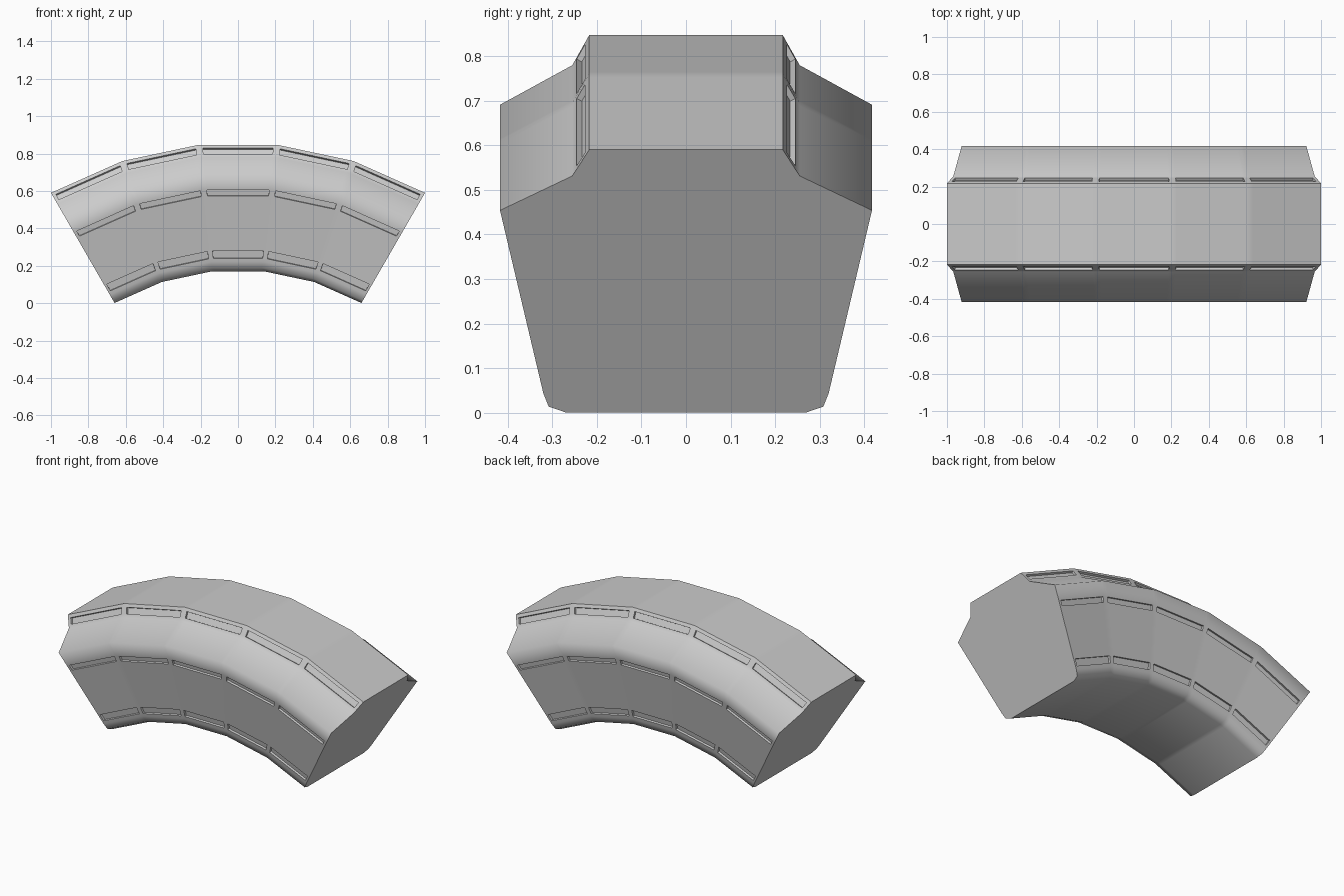
import bpy, bmesh, math
from mathutils import Vector

if "Cube" in bpy.data.objects:
    bpy.data.objects.remove(bpy.data.objects["Cube"])

CZ = -1.142           # height of the arc centre
SEGS = 5              # flat segments across 60 degrees
F = 0.046             # slot end margin as a fraction of a segment
DEPTH = 0.013         # slot depth


def lerp(a, b, t):
    return tuple(p + (q - p) * t for p, q in zip(a, b))


# Half cross-section as (y, radius), bottom to top, with loops around each slot row
low, wide = (0.32, 1.37), (0.417, 1.843)
shoulder, crown = (0.255, 1.932), (0.217, 2.0)
half = [(0.27, 1.32), (0.308, 1.335), low]
half += [lerp(low, wide, t) for t in (0.04, 0.125, 0.75, 0.816)]
half += [wide, shoulder, lerp(shoulder, crown, 0.26), lerp(shoulder, crown, 0.74), crown]
n = len(half)
profile = half + [(-y, r) for y, r in reversed(half)]
slot_rows = {3, 5, 9}
slot_rows |= {2 * n - 2 - k for k in slot_rows}

# Columns along the arc: each segment is split into margin, slot, margin
columns = []
for s in range(SEGS):
    a, b = (math.radians(-30 + 12 * k) for k in (s, s + 1))
    da, db = ((math.sin(v), math.cos(v)) for v in (a, b))
    columns += [da, lerp(da, db, F), lerp(da, db, 1 - F)]
columns.append((math.sin(math.radians(30)), math.cos(math.radians(30))))

# Sweep the section along the arc
bm = bmesh.new()
grid = [[bm.verts.new((r * dx, y, CZ + r * dz)) for y, r in profile] for dx, dz in columns]
m = len(profile)
slots = []
for c in range(len(columns) - 1):
    for k in range(m):
        j = (k + 1) % m
        f = bm.faces.new((grid[c][k], grid[c][j], grid[c + 1][j], grid[c + 1][k]))
        if k in slot_rows and c % 3 == 1:
            slots.append(f)
caps = [bm.faces.new(grid[0]), bm.faces.new(grid[-1])]
bmesh.ops.recalc_face_normals(bm, faces=bm.faces[:])

# Smooth shading with crisp ends and crown edges
for f in bm.faces:
    f.smooth = True
for cap in caps:
    for e in cap.edges:
        e.smooth = False
for c in range(len(columns) - 1):
    for k in (n - 1, n):
        bm.edges.get((grid[c][k], grid[c + 1][k])).smooth = False

# Recess the slots
walls = bmesh.ops.inset_individual(bm, faces=slots, thickness=0.0005, depth=-DEPTH)["faces"]
for f in walls + slots:
    f.smooth = True
    for e in f.edges:
        e.smooth = False

mesh = bpy.data.meshes.new("arch_block")
bm.to_mesh(mesh)
bm.free()
arch = bpy.data.objects.new("arch_block", mesh)
bpy.context.collection.objects.link(arch)
